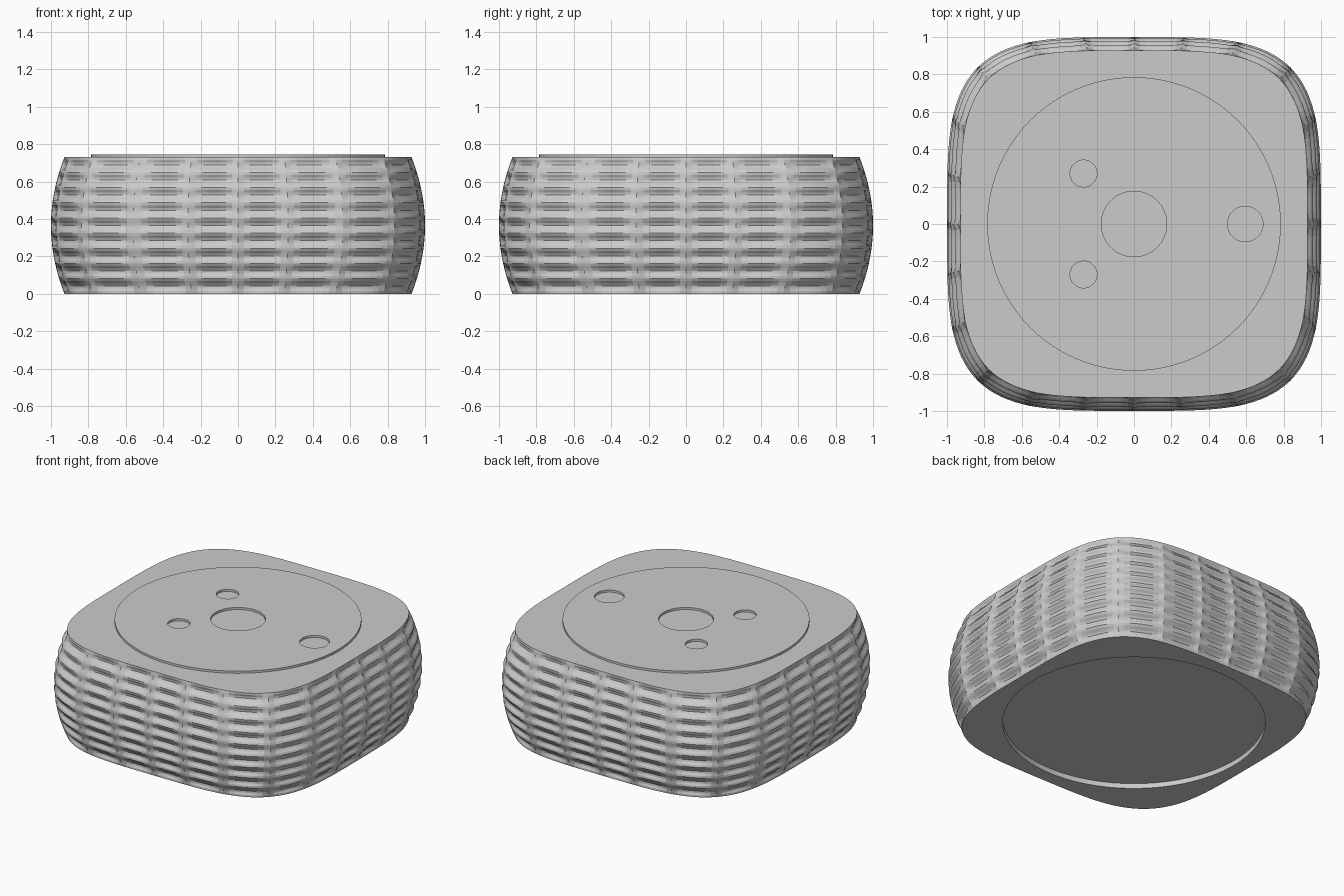
import bpy, bmesh
from math import sin, cos, pi, tau

if "Cube" in bpy.data.objects:
    bpy.data.objects.remove(bpy.data.objects["Cube"])

COLUMNS, COL_STEPS = 24, 8
ROWS, ROW_STEPS = 9, 6
SEGS = COLUMNS * COL_STEPS
BODY_H, LID_TOP = 0.73, 0.745
DENT = 0.024

grey = bpy.data.materials.new("plain_grey")
grey.use_nodes = True
color = (0.6, 0.6, 0.6, 1)
grey.diffuse_color = color
grey.node_tree.nodes["Principled BSDF"].inputs["Base Color"].default_value = color


def ring(bm, radius, z, n=SEGS, center=(0, 0)):
    """Closed loop of vertices; radius is a function of step index."""
    return [bm.verts.new((center[0] + radius(i) * cos(tau * i / n),
                          center[1] + radius(i) * sin(tau * i / n), z))
            for i in range(n)]


def loft(bm, rings):
    for a, b in zip(rings, rings[1:]):
        n = len(a)
        for i in range(n):
            j = (i + 1) % n
            bm.faces.new((a[i], a[j], b[j], b[i]))


def finish(bm, name):
    bmesh.ops.recalc_face_normals(bm, faces=bm.faces)
    mesh = bpy.data.meshes.new(name)
    bm.to_mesh(mesh)
    bm.free()
    mesh.materials.append(grey)
    obj = bpy.data.objects.new(name, mesh)
    bpy.context.collection.objects.link(obj)
    return obj


def wall_radius(z):
    """Rounded square, barrel-shaped in height, with rows of lens-shaped dents."""
    barrel = 1 - 0.072 * (2 * z / BODY_H - 1) ** 2
    row = 0.5 - 0.5 * cos(tau * ROWS * z / BODY_H)

    def radius(i):
        a = tau * i / SEGS
        square = (abs(cos(a)) ** 3.9 + abs(sin(a)) ** 3.9) ** (-1 / 3.9)
        column = abs(sin(pi * i / COL_STEPS)) ** 0.6
        return barrel * square - DENT * row * column
    return radius


# Body: recessed underside, patterned wall, flat top
bm = bmesh.new()
rings = [ring(bm, lambda i: 0.835, z) for z in (0.035, 0)]
levels = ROWS * ROW_STEPS
for k in range(levels + 1):
    z = BODY_H * k / levels
    rings.append(ring(bm, wall_radius(z), z))
loft(bm, rings)
bm.faces.new(rings[0])
bm.faces.new(rings[-1])
finish(bm, "textured_body")

# Lid: thin disc with four round holes
bm = bmesh.new()
rim_edges = []
circles = [(0, 0, 0.785, 96), (0, 0, 0.175, 48), (0.595, 0, 0.095, 32),
           (-0.27, 0.27, 0.072, 32), (-0.27, -0.27, 0.072, 32)]
for x, y, r, n in circles:
    low, high = [ring(bm, lambda i: r, z, n, (x, y)) for z in (BODY_H, LID_TOP)]
    loft(bm, [low, high])
    rim_edges += [bm.edges.get((high[i], high[i - 1])) for i in range(n)]
bmesh.ops.triangle_fill(bm, edges=rim_edges, use_beauty=True, normal=(0, 0, 1))
finish(bm, "lid_disc")
